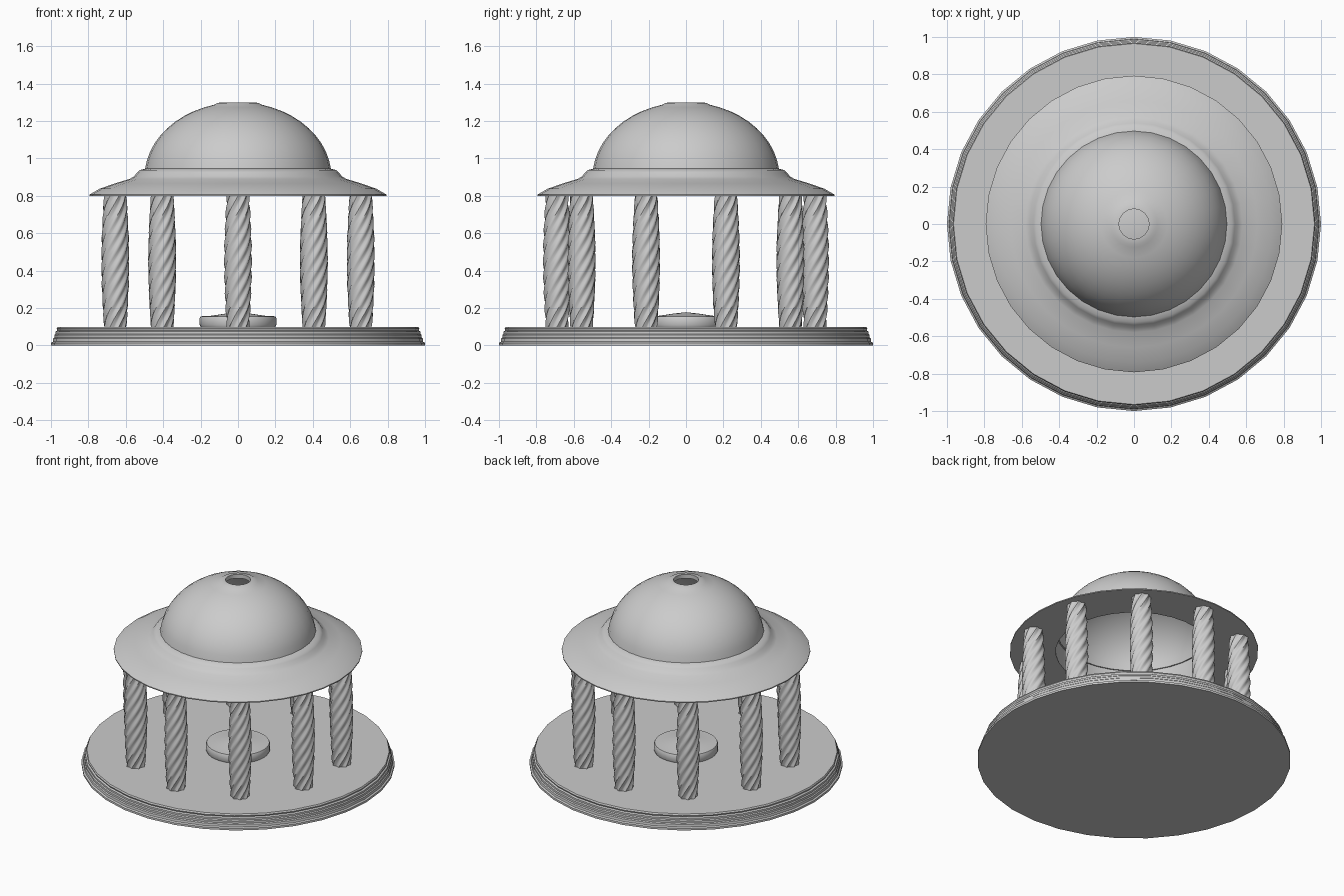
import bpy, bmesh, math

if "Cube" in bpy.data.objects:
    bpy.data.objects.remove(bpy.data.objects["Cube"])

SIDES = 32


def finish(name, bm, angle=35):
    bmesh.ops.remove_doubles(bm, verts=bm.verts, dist=1e-5)
    bmesh.ops.recalc_face_normals(bm, faces=bm.faces)
    me = bpy.data.meshes.new(name)
    bm.to_mesh(me)
    bm.free()
    ob = bpy.data.objects.new(name, me)
    bpy.context.collection.objects.link(ob)
    bpy.ops.object.select_all(action='DESELECT')
    ob.select_set(True)
    bpy.context.view_layer.objects.active = ob
    bpy.ops.object.shade_smooth_by_angle(angle=math.radians(angle))
    return ob


def lathe(name, profile, closed=False, angle=35):
    """Turn an (r, z) profile around the z axis."""
    bm = bmesh.new()
    vs = [bm.verts.new((r, 0, z)) for r, z in profile]
    pairs = list(zip(vs, vs[1:])) + ([(vs[-1], vs[0])] if closed else [])
    es = [bm.edges.new(p) for p in pairs]
    bmesh.ops.spin(bm, geom=vs + es, cent=(0, 0, 0), axis=(0, 0, 1),
                   angle=2 * math.pi, steps=SIDES, use_duplicate=False)
    return finish(name, bm, angle)


# Stepped round base
lathe("base", [(0, 0), (1, 0), (1, .014), (.99, .02), (.988, .036), (.982, .042),
               (.982, .056), (.976, .062), (.976, .074), (.966, .08),
               (.97, .09), (.965, .1), (0, .1)])

# Low round plinth in the middle
lathe("centre_plinth", [(0, .1), (.2, .1), (.205, .11), (.205, .145), (.2, .156),
                        (.15, .158), (.07, .17), (0, .178)])

# Flared roof ring with a flat underside
lathe("roof_ring", [(.5, .8), (.793, .8), (.793, .807), (.785, .812), (.74, .838),
                    (.66, .866), (.58, .89), (.555, .905), (.54, .925),
                    (.525, .938), (.497, .945)], closed=True)

# Hollow dome with a raised lip around the round opening
arc = [math.radians(a) for a in range(6, 75, 7)]
outer = [(.5 * math.cos(a), .9 + .4 * math.sin(a)) for a in arc]
inner = [(.49 * math.cos(a), .9 + .388 * math.sin(a)) for a in arc]
lip = [(.125, 1.288), (.11, 1.297), (.08, 1.3), (.08, 1.272)]
lathe("dome", outer + lip + inner[::-1], closed=True)


# Twisted, fluted column with a slight belly
def column_mesh():
    rings, around, lobes = 36, 40, 8
    bm = bmesh.new()
    rows = []
    for i in range(rings + 1):
        t = i / rings
        belly = .056 + .014 * math.sin(math.pi * t)
        row = []
        for j in range(around):
            a = 2 * math.pi * j / around
            r = belly + .005 * math.cos(lobes * a)
            b = a + 2 * math.pi * t
            row.append(bm.verts.new((r * math.cos(b), r * math.sin(b), .1 + .7 * t)))
        rows.append(row)
    for low, high in zip(rows, rows[1:]):
        for j in range(around):
            k = (j + 1) % around
            bm.faces.new((low[j], low[k], high[k], high[j]))
    bm.faces.new(rows[0])
    bm.faces.new(rows[-1])
    return bm


first = finish("column_1", column_mesh(), 50)
for n in range(10):
    ob = first
    if n:
        ob = first.copy()
        ob.name = f"column_{n + 1}"
        bpy.context.collection.objects.link(ob)
    a = math.radians(-90 + 36 * n)
    ob.location = (.69 * math.cos(a), .69 * math.sin(a), 0)
    ob.rotation_euler.z = a
